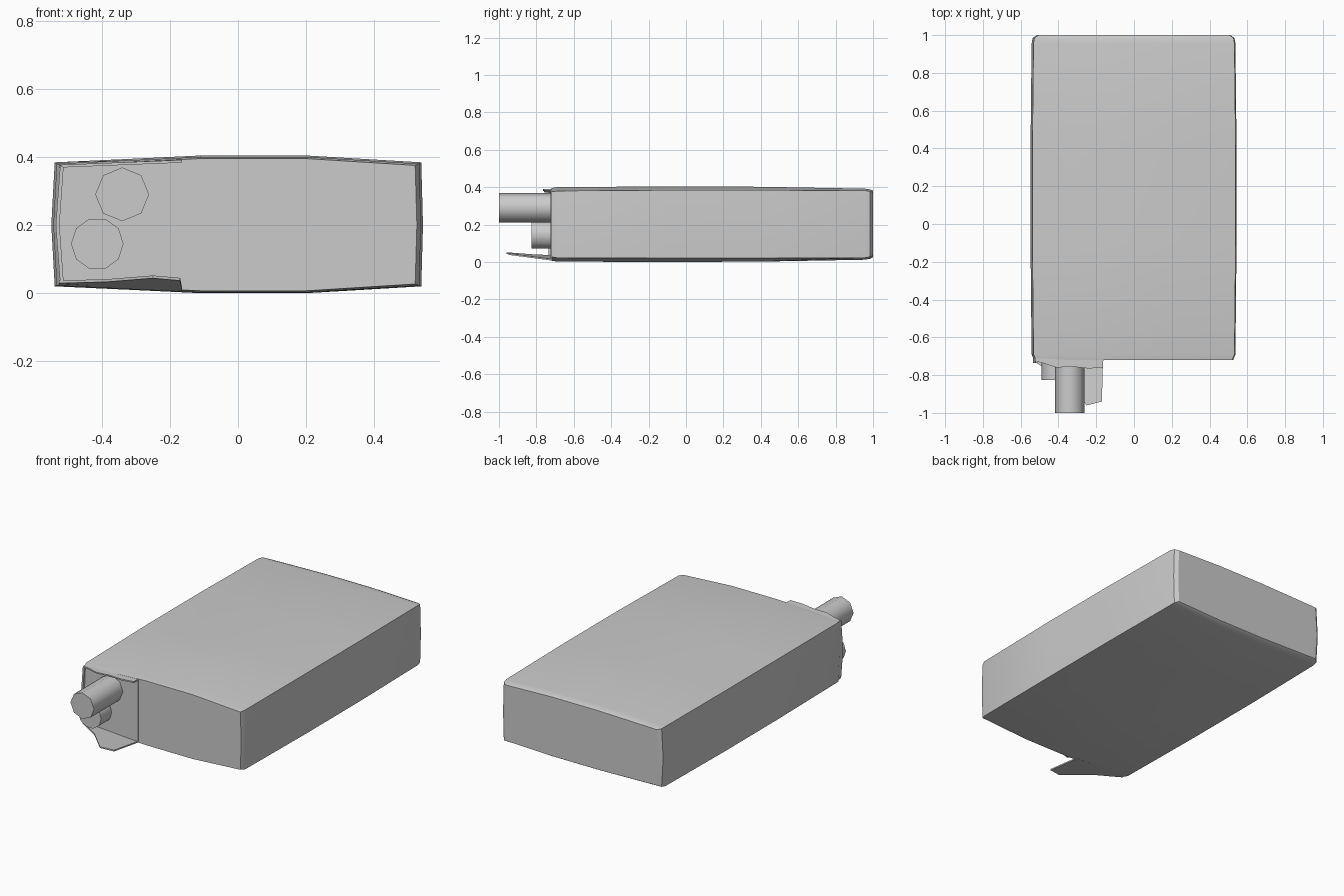
import bpy, bmesh
from math import cos, sin, pi, radians

if "Cube" in bpy.data.objects:
    bpy.data.objects.remove(bpy.data.objects["Cube"])


def loft(name, rings, angle=30):
    """Skin matching closed rings of points and cap both ends."""
    bm = bmesh.new()
    loops = [[bm.verts.new(p) for p in ring] for ring in rings]
    n = len(loops[0])
    for a, b in zip(loops, loops[1:]):
        for i in range(n):
            j = (i + 1) % n
            bm.faces.new((a[i], a[j], b[j], b[i]))
    bm.faces.new(loops[0])
    bm.faces.new(loops[-1])
    bmesh.ops.recalc_face_normals(bm, faces=bm.faces)
    mesh = bpy.data.meshes.new(name)
    bm.to_mesh(mesh)
    bm.free()
    obj = bpy.data.objects.new(name, mesh)
    bpy.context.collection.objects.link(obj)
    bpy.ops.object.select_all(action='DESELECT')
    bpy.context.view_layer.objects.active = obj
    obj.select_set(True)
    bpy.ops.object.shade_smooth_by_angle(angle=radians(angle))
    return obj


def plate(name, outline, height, thick):
    """Thin plate: outline in x, y with its underside following height(x, y)."""
    return loft(name, [[(x, y, height(x, y) + t) for x, y in outline] for t in (0, thick)])


def pipe(name, x, z, r, sides, y0, y1):
    circle = [(x + r * cos(2 * pi * i / sides), z + r * sin(2 * pi * i / sides)) for i in range(sides)]
    return loft(name, [[(cx, y, cz) for cx, cz in circle] for y in (y0, y1)], 50)


# Case: slightly barrelled cross-section lofted from front to back
def section(y, half, low, high, crown):
    pts = [(-half, low), (-0.32, low - crown * 0.5), (-0.11, low - crown), (0.2, low - crown),
           (half, low), (half + 0.005, 0.2), (half, high), (0.2, high + crown),
           (-0.11, high + crown), (-0.32, high + crown * 0.5), (-half, high), (-half - 0.01, 0.2)]
    return [(px, y, pz) for px, pz in pts]


loft("case", [section(*s) for s in (
    (-0.72, 0.52, 0.027, 0.375, 0.020),
    (-0.69, 0.532, 0.022, 0.380, 0.020),
    (-0.10, 0.538, 0.020, 0.384, 0.020),
    (0.40, 0.538, 0.020, 0.384, 0.018),
    (0.955, 0.532, 0.022, 0.382, 0.010),
    (0.985, 0.527, 0.027, 0.378, 0.010),
    (1.00, 0.505, 0.036, 0.372, 0.010))])

# Bent tongue under the connectors
plate("lower_tongue",
      [(-0.165, -0.70), (-0.165, -0.75), (-0.17, -0.94), (-0.25, -0.96),
       (-0.385, -0.82), (-0.525, -0.73), (-0.525, -0.70)],
      lambda x, y: 0.008 - 0.055 * (x + 0.165) - 0.13 * (y + 0.72), 0.008)

# Ragged lip over the connectors
plate("upper_lip",
      [(-0.165, -0.70), (-0.165, -0.76), (-0.24, -0.765), (-0.33, -0.755),
       (-0.41, -0.76), (-0.47, -0.74), (-0.525, -0.725), (-0.525, -0.70)],
      lambda x, y: 0.383 + 0.04 * (x + 0.165), 0.008)

# Side lip joining the two
loft("side_lip", [[(x, y, z) for x, z in
                   ((-0.522, 0.03), (-0.535, 0.2), (-0.522, 0.375),
                    (-0.512, 0.37), (-0.524, 0.2), (-0.512, 0.035))]
                  for y in (-0.70, -0.735)])

# Connector panel with a small step at the seam
loft("connector_panel", [[(x, y, z) for x, z in
                          ((-0.515, 0.04), (-0.162, 0.015), (-0.162, 0.388), (-0.515, 0.372))]
                         for y in (-0.70, -0.724)])

pipe("upper_connector", -0.34, 0.29, 0.079, 8, -0.70, -1.0)
pipe("lower_connector", -0.413, 0.145, 0.077, 10, -0.70, -0.825)
